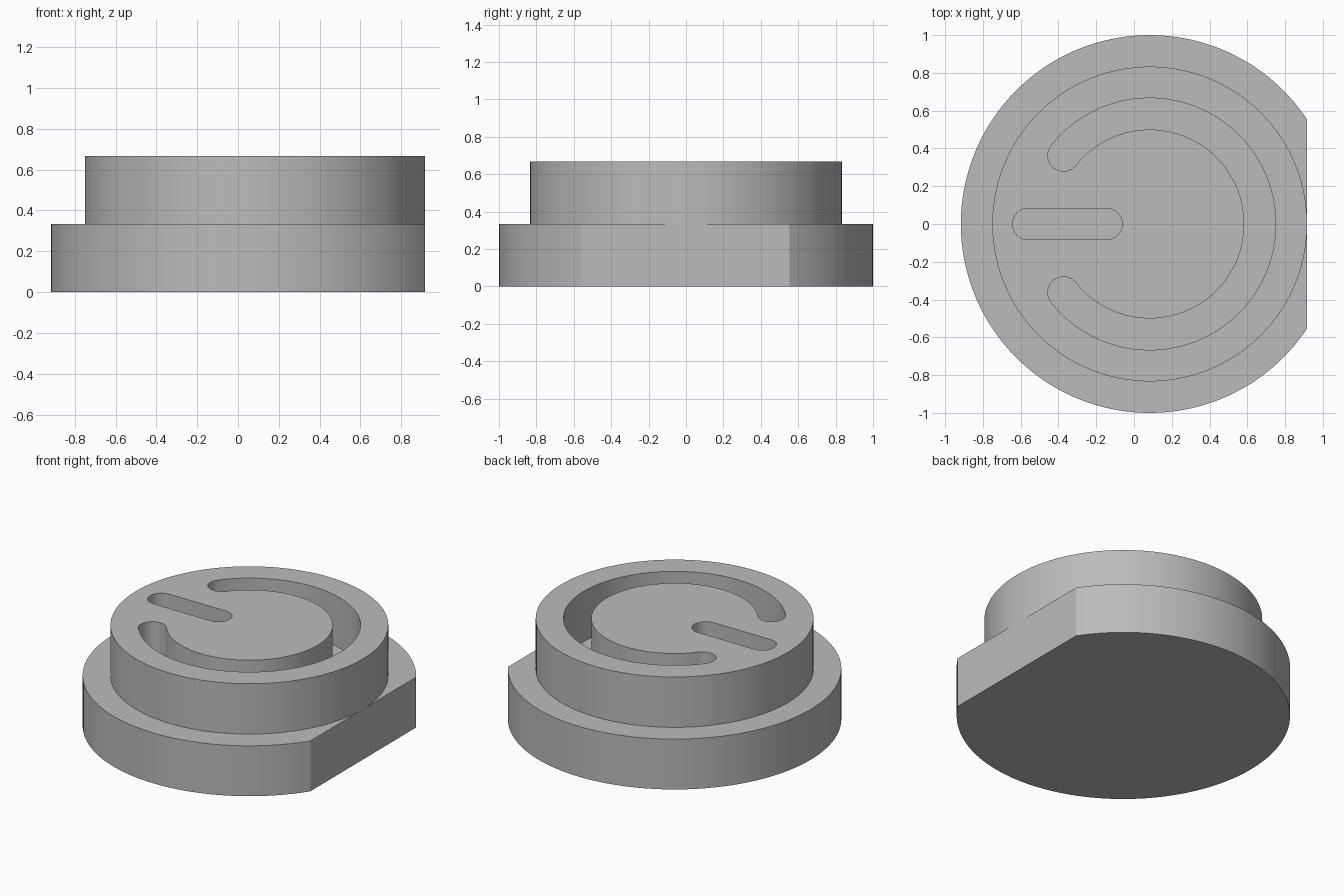
import bpy
from math import pi, cos, sin, acos, radians

CX = 1 / 12          # axis of the round body
STEP = 1 / 3         # height of each tier
FLAT_X = 11 / 12     # flat side of the base
SLOT_R = 1 / 12      # half width of the grooves

cube = bpy.data.objects.get("Cube")
if cube:
    bpy.data.objects.remove(cube, do_unlink=True)

grey = bpy.data.materials.new("light grey")
grey.use_nodes = True
colour = (0.5, 0.5, 0.5, 1)
grey.diffuse_color = colour
grey.node_tree.nodes["Principled BSDF"].inputs["Base Color"].default_value = colour


def arc(cx, cy, r, start, end, n):
    """Points along an arc, both ends included."""
    return [(cx + r * cos(start + (end - start) * i / n),
             cy + r * sin(start + (end - start) * i / n)) for i in range(n + 1)]


def plate(name, outlines, z, height):
    """Extrude closed outlines upward; inner outlines become holes."""
    curve = bpy.data.curves.new(name, "CURVE")
    curve.dimensions = "2D"
    curve.fill_mode = "BOTH"
    curve.extrude = height / 2
    for pts in outlines:
        spline = curve.splines.new("POLY")
        spline.points.add(len(pts) - 1)
        for p, (x, y) in zip(spline.points, pts):
            p.co = (x, y, 0, 1)
        spline.use_cyclic_u = True
    obj = bpy.data.objects.new(name, curve)
    obj.location.z = z + height / 2
    bpy.context.collection.objects.link(obj)
    bpy.ops.object.select_all(action="DESELECT")
    obj.select_set(True)
    bpy.context.view_layer.objects.active = obj
    bpy.ops.object.convert(target="MESH")
    obj = bpy.context.object
    obj.data.materials.clear()
    obj.data.materials.append(grey)
    bpy.ops.object.mode_set(mode="EDIT")
    bpy.ops.mesh.select_all(action="SELECT")
    bpy.ops.mesh.remove_doubles(threshold=0.0001)
    bpy.ops.mesh.normals_make_consistent(inside=False)
    bpy.ops.object.mode_set(mode="OBJECT")
    bpy.ops.object.shade_smooth_by_angle(angle=radians(30))
    return obj


# Round base with one flat side
a = acos(FLAT_X - CX)
plate("base", [arc(CX, 0, 1, a, 2 * pi - a, 120)], 0, STEP)

# Arc-shaped groove with rounded ends
sweep = radians(141.5)
mid_r = 7 / 12
ex, ey = CX + mid_r * cos(sweep), mid_r * sin(sweep)
groove = (arc(CX, 0, mid_r + SLOT_R, -sweep, sweep, 96)
          + arc(ex, ey, SLOT_R, sweep, sweep + pi, 16)[1:]
          + arc(CX, 0, mid_r - SLOT_R, sweep, -sweep, 96)[1:]
          + arc(ex, -ey, SLOT_R, pi - sweep, 2 * pi - sweep, 16)[1:-1])

# Straight slot with rounded ends
slot = (arc(-0.145, 0, SLOT_R, -pi / 2, pi / 2, 16)
        + arc(-0.56, 0, SLOT_R, pi / 2, 3 * pi / 2, 16))

# Raised boss carrying both recesses
rim = arc(CX, 0, 10 / 12, 0, 2 * pi, 120)[:-1]
plate("boss", [rim, groove, slot], STEP, STEP)
